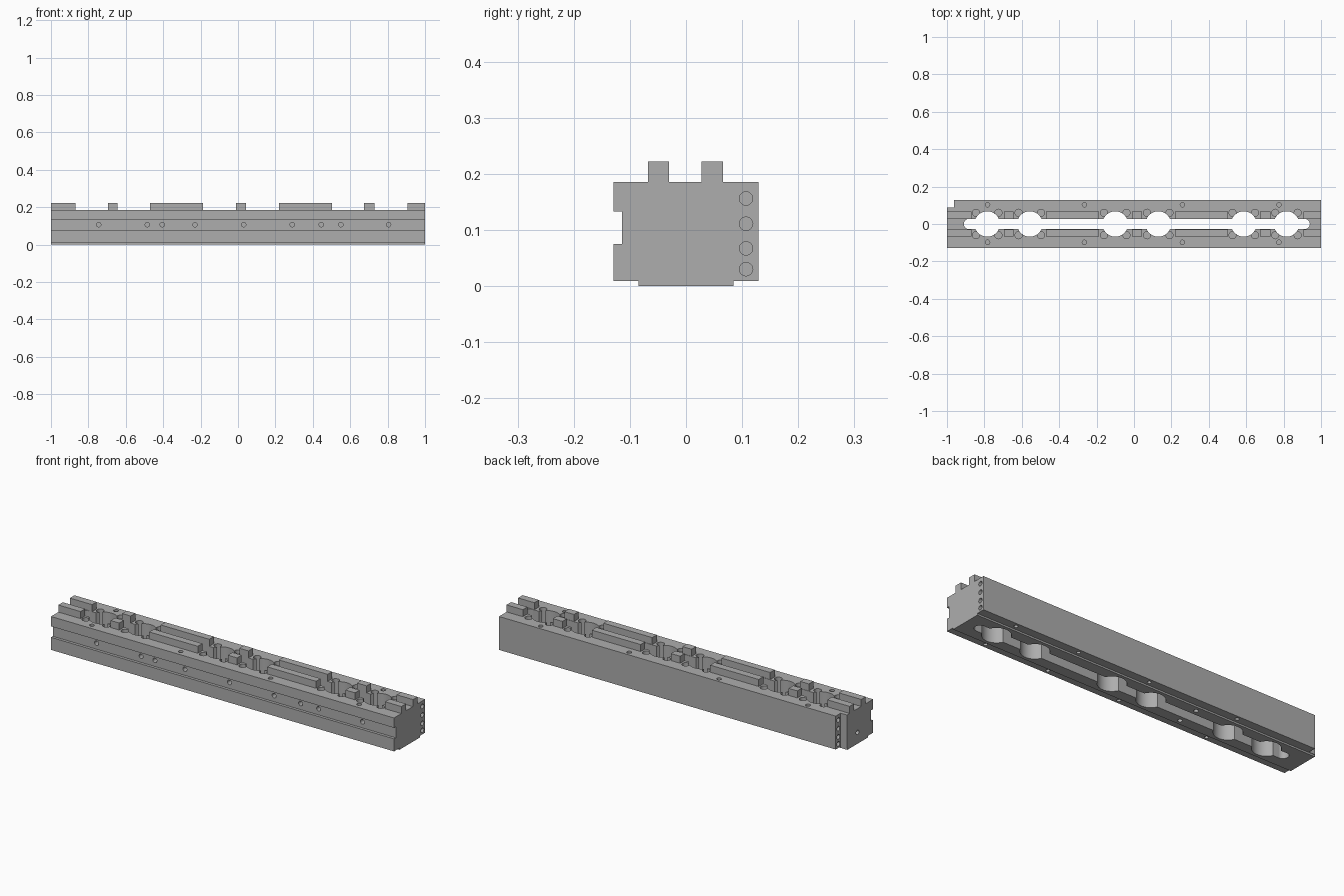
import bpy, bmesh, math
from mathutils import Matrix, Vector

if "Cube" in bpy.data.objects:
    bpy.data.objects.remove(bpy.data.objects["Cube"])

metal = bpy.data.materials.new("machined_grey")
metal.diffuse_color = (0.42, 0.42, 0.42, 1)
metal.use_nodes = True
metal.node_tree.nodes["Principled BSDF"].inputs["Base Color"].default_value = metal.diffuse_color


def make_object(name, bm):
    bmesh.ops.recalc_face_normals(bm, faces=bm.faces)
    mesh = bpy.data.meshes.new(name)
    bm.to_mesh(mesh)
    bm.free()
    mesh.materials.append(metal)
    obj = bpy.data.objects.new(name, mesh)
    bpy.context.collection.objects.link(obj)
    return obj


def add_box(bm, lo, hi):
    lo, hi = Vector(lo), Vector(hi)
    m = Matrix.Translation((lo + hi) / 2) @ Matrix.Diagonal((*(hi - lo), 1))
    bmesh.ops.create_cube(bm, size=1, matrix=m)


def add_drill(bm, start, end, r, segments=20):
    """Closed cylinder running from start to end."""
    start, end = Vector(start), Vector(end)
    d = end - start
    rot = d.to_track_quat('Z', 'Y').to_matrix().to_4x4()
    bmesh.ops.create_cone(bm, cap_ends=True, segments=segments, radius1=r, radius2=r,
                          depth=d.length, matrix=Matrix.Translation((start + end) / 2) @ rot)


def cut(target, bm):
    cutter = make_object("cutter", bm)
    mod = target.modifiers.new("cut", 'BOOLEAN')
    mod.object = cutter
    mod.solver = 'EXACT'
    mod.use_self = True
    bpy.context.view_layer.objects.active = target
    bpy.ops.object.modifier_apply(modifier=mod.name)
    bpy.data.objects.remove(cutter)


TOP, BASE = 0.185, 0.009

# Main bar: stepped underside and a long groove in the front face
profile = [(-0.085, 0), (0.085, 0), (0.085, BASE), (0.129, BASE), (0.129, TOP), (-0.129, TOP),
           (-0.129, 0.133), (-0.114, 0.133), (-0.114, 0.075), (-0.129, 0.075),
           (-0.129, BASE), (-0.085, BASE)]
bm = bmesh.new()
face = bm.faces.new([bm.verts.new((-1, y, z)) for y, z in profile])
ext = bmesh.ops.extrude_face_region(bm, geom=[face])
bmesh.ops.translate(bm, vec=(2, 0, 0),
                    verts=[v for v in ext["geom"] if isinstance(v, bmesh.types.BMVert)])
bar = make_object("main_bar", bm)

# Round-ended slot, the corner notch, and the large bores through the bar
bm = bmesh.new()
add_box(bm, (-0.882, -0.028, -0.1), (0.912, 0.028, 0.3))
add_box(bm, (-1.1, 0.088, -0.1), (-0.963, 0.2, 0.3))
for x in (-0.882, 0.912):
    add_drill(bm, (x, 0, -0.11), (x, 0, 0.31), 0.0279, 32)
bores = (-0.785, -0.557, -0.1, 0.13, 0.587, 0.815)
for x in bores:
    add_drill(bm, (x, 0, -0.12), (x, 0, 0.32), 0.068, 48)
cut(bar, bm)

# Small drilled holes
bm = bmesh.new()
for x in bores:                                   # four around every bore
    for sx in (-1, 1):
        for sy in (-1, 1):
            add_drill(bm, (x + sx * 0.06, sy * 0.06, 0.1), (x + sx * 0.06, sy * 0.06, 0.3), 0.019)
for x in (-0.783, -0.265, 0.259, 0.775):          # top edges
    for y in (-0.098, 0.103):
        add_drill(bm, (x, y, 0.14), (x, y, 0.3), 0.012)
for x in (-0.52, 0, 0.42, 0.79):                  # underside edges
    for y in (-0.108, 0.108):
        add_drill(bm, (x, y, -0.1), (x, y, 0.05), 0.01)
for y in (-0.057, 0.057):                         # underside middle
    add_drill(bm, (-0.32, y, -0.1), (-0.32, y, 0.05), 0.012)
for x in (-0.745, -0.485, -0.405, -0.23, 0.03, 0.29, 0.445, 0.55, 0.805):  # front groove
    add_drill(bm, (x, -0.2, 0.107), (x, -0.085, 0.107), 0.012)
for z in (0.03, 0.067, 0.111, 0.156):             # end faces
    add_drill(bm, (0.9, 0.107, z), (1.1, 0.107, z), 0.012)
    add_drill(bm, (-1.1, 0.107, z), (-0.87, 0.107, z), 0.012)
add_drill(bm, (-1.1, 0, 0.06), (-0.95, 0, 0.06), 0.012)
cut(bar, bm)

# Raised rail segments in two rows
segments = ((-1, -0.87), (-0.695, -0.645), (-0.47, -0.187), (-0.012, 0.042),
            (0.218, 0.503), (0.674, 0.73), (0.905, 1))
for row, y0, y1 in (("front", -0.068, -0.03), ("back", 0.028, 0.066)):
    bm = bmesh.new()
    for x0, x1 in segments:
        add_box(bm, (x0, y0, TOP - 0.002), (x1, y1, 0.222))
    make_object(row + "_rail", bm)

bpy.ops.object.select_all(action='DESELECT')
bar.select_set(True)
bpy.context.view_layer.objects.active = bar
bpy.ops.object.shade_smooth_by_angle(angle=math.radians(30))
